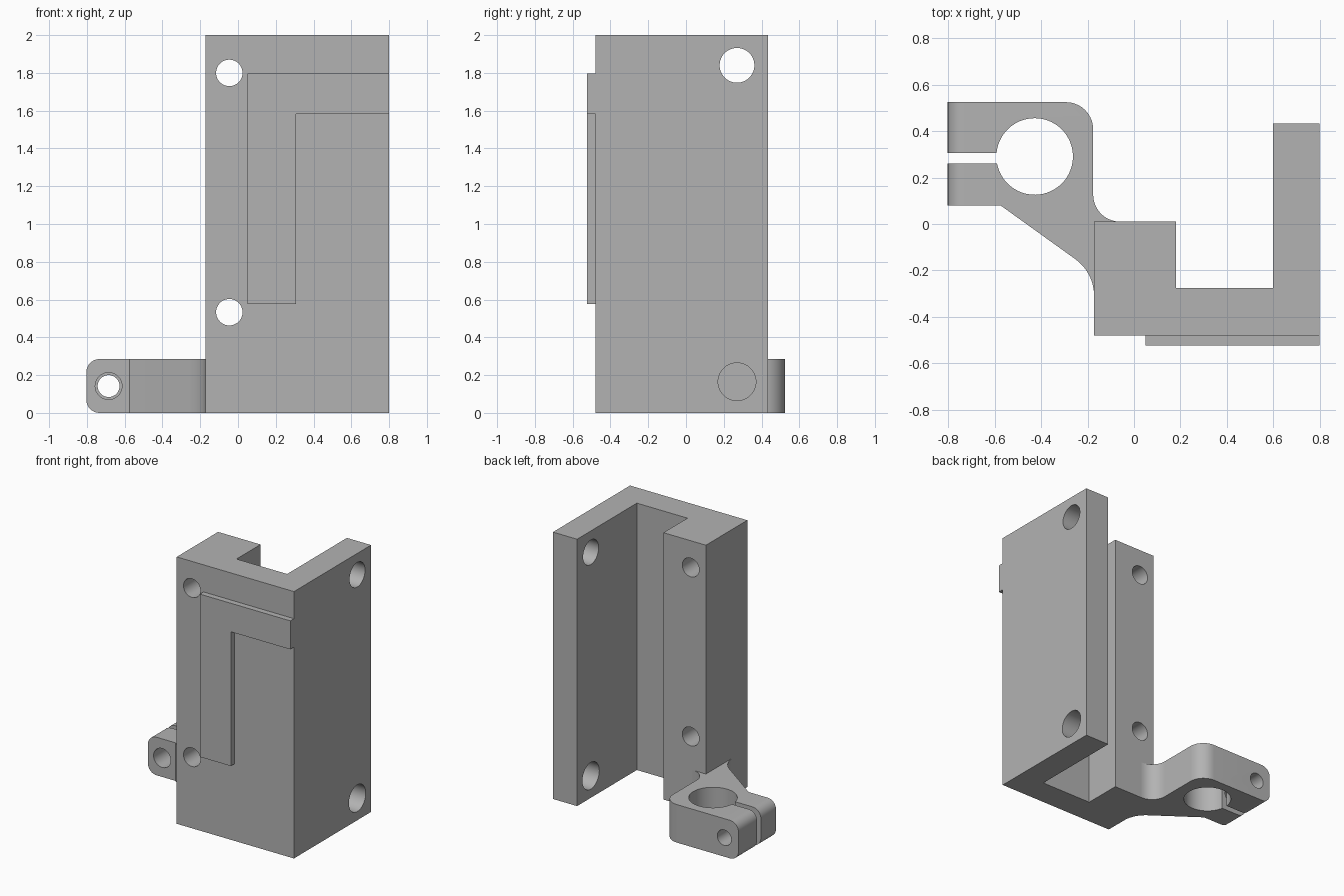
import bpy, bmesh
from math import radians, cos, sin, pi
from mathutils import Vector, Matrix

if "Cube" in bpy.data.objects:
    bpy.data.objects.remove(bpy.data.objects["Cube"])

grey = bpy.data.materials.new("plain grey")
grey.use_nodes = True
COLOUR = (0.45, 0.45, 0.45, 1)
grey.diffuse_color = COLOUR
grey.node_tree.nodes["Principled BSDF"].inputs["Base Color"].default_value = COLOUR


def arc(cx, cy, r, start, end, n):
    """Points on an arc, angles in degrees."""
    angles = [radians(start + (end - start) * i / n) for i in range(n + 1)]
    return [(cx + r * cos(a), cy + r * sin(a)) for a in angles]


def to_object(name, bm):
    bmesh.ops.recalc_face_normals(bm, faces=bm.faces[:])
    mesh = bpy.data.meshes.new(name)
    bm.to_mesh(mesh)
    bm.free()
    mesh.materials.append(grey)
    ob = bpy.data.objects.new(name, mesh)
    bpy.context.collection.objects.link(ob)
    return ob


def prism(outline, place, depth):
    """Extrude a flat outline; place maps its 2D points to 3D."""
    bm = bmesh.new()
    face = bm.faces.new([bm.verts.new(place(u, v)) for u, v in outline])
    ext = bmesh.ops.extrude_face_region(bm, geom=[face])["geom"]
    verts = [g for g in ext if isinstance(g, bmesh.types.BMVert)]
    bmesh.ops.translate(bm, vec=Vector(depth), verts=verts)
    return bm


def activate(ob):
    bpy.ops.object.select_all(action="DESELECT")
    ob.select_set(True)
    bpy.context.view_layer.objects.active = ob


def drill(ob, centre, axis, radius, length):
    """Cut a round hole along an axis."""
    turn = Matrix.Rotation(pi / 2, 4, "Y" if axis == "X" else "X")
    bm = bmesh.new()
    bmesh.ops.create_cone(bm, cap_ends=True, segments=48, radius1=radius,
                          radius2=radius, depth=length,
                          matrix=Matrix.Translation(centre) @ turn)
    cutter = to_object("hole_cutter", bm)
    cutter.hide_render = True
    activate(ob)
    mod = ob.modifiers.new("hole", "BOOLEAN")
    mod.operation = "DIFFERENCE"
    mod.solver = "EXACT"
    mod.object = cutter
    bpy.ops.object.modifier_apply(modifier=mod.name)
    bpy.data.objects.remove(cutter)


def finish(ob):
    activate(ob)
    bpy.ops.object.shade_smooth_by_angle(angle=radians(30))


def flat(u, v):
    return (u, v, 0)


# Tall channel with a thick short leg and a thin long leg
channel = [(-0.172, -0.48), (0.8, -0.48), (0.8, 0.433), (0.6, 0.433),
           (0.6, -0.275), (0.18, -0.275), (0.18, 0.01), (-0.172, 0.01)]
body = to_object("channel_body", prism(channel, flat, (0, 0, 2)))
for z in (0.533, 1.8):
    drill(body, (-0.046, -0.2, z), "Y", 0.07, 1)
for z, r in ((0.165, 0.1), (1.84, 0.092)):
    drill(body, (0.7, 0.27, z), "X", r, 0.5)
finish(body)

# Raised L-shaped strip on the front
strip = [(0.05, 0.577), (0.307, 0.577), (0.307, 1.583), (0.8, 1.583),
         (0.8, 1.797), (0.05, 1.797)]
finish(to_object("front_strip",
                 prism(strip, lambda u, v: (u, -0.48, v), (0, -0.043, 0))))

# Split clamp arm: outer edge, filleted root, bore open to the slit
TIP = -0.803
clamp_outline = (
    [(TIP, 0.525)]
    + arc(-0.293, 0.408, 0.117, 90, 0, 10)
    + arc(-0.06, 0.126, 0.116, 180, 270, 10)
    + [(-0.172, 0.01)]
    + arc(-0.366, -0.309, 0.194, 0, 54.5, 8)
    + [(-0.575, 0.08), (TIP, 0.08), (TIP, 0.26)]
    + arc(-0.428, 0.291, 0.165, 190.8, 535, 56)
    + [(TIP, 0.305)])
bm = prism(clamp_outline, flat, (0, 0, 0.285))
# Round the lug tips
tips = [e for e in bm.edges
        if all(abs(v.co.x - TIP) < 1e-4 for v in e.verts)
        and abs(e.verts[0].co.z - e.verts[1].co.z) < 1e-4]
bmesh.ops.bevel(bm, geom=tips, offset=0.07, segments=8, profile=0.5,
                affect="EDGES")
clamp = to_object("clamp_arm", bm)
# Screw hole, wider through the front lug
drill(clamp, (-0.685, 0.12, 0.142), "Y", 0.071, 0.31)
drill(clamp, (-0.685, 0.43, 0.142), "Y", 0.058, 0.35)
finish(clamp)
